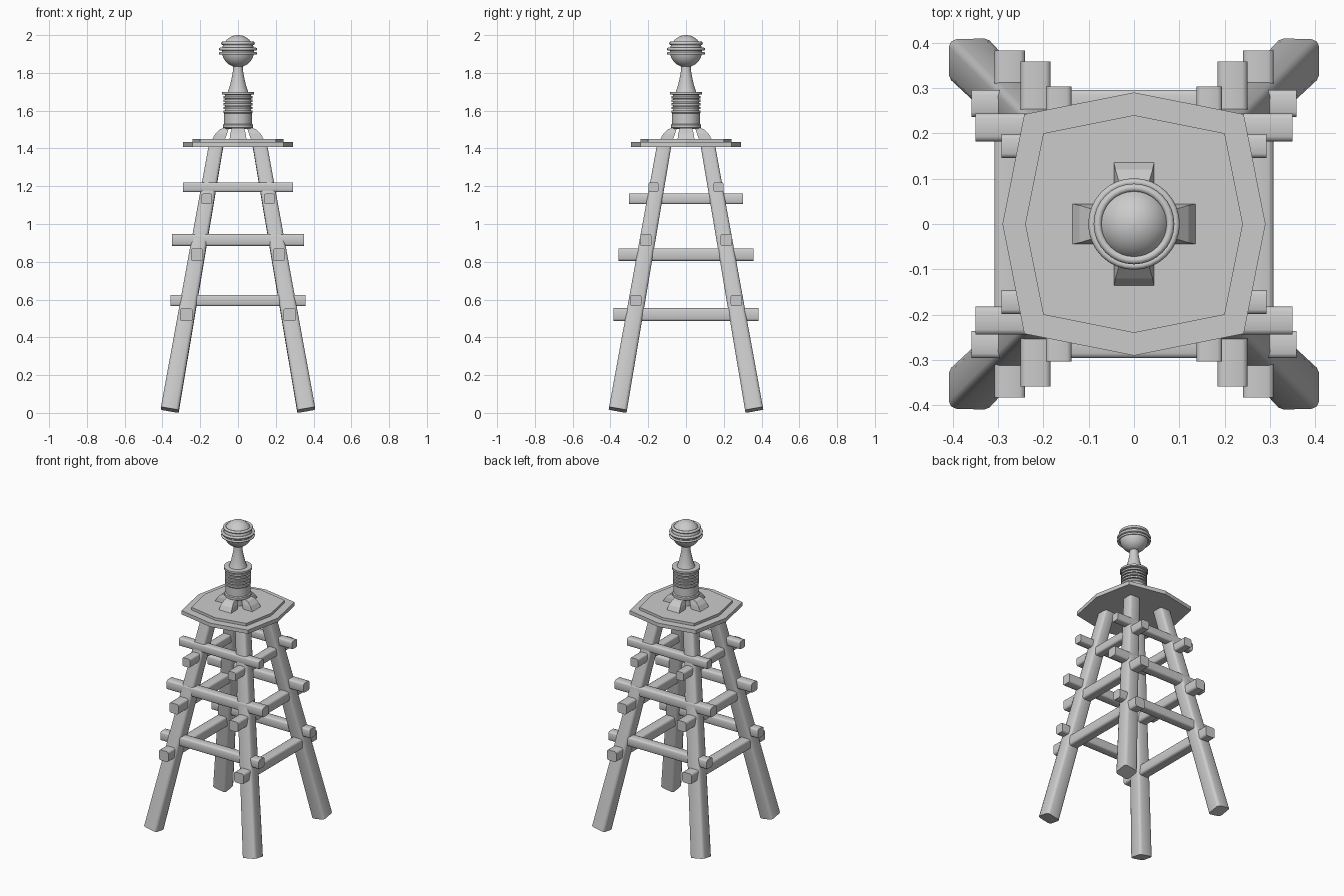
import bpy, bmesh, math
from mathutils import Vector

if "Cube" in bpy.data.objects:
    bpy.data.objects.remove(bpy.data.objects["Cube"])

def finish(name, bm, angle=30):
    bmesh.ops.recalc_face_normals(bm, faces=bm.faces)
    me = bpy.data.meshes.new(name)
    bm.to_mesh(me)
    bm.free()
    ob = bpy.data.objects.new(name, me)
    bpy.context.collection.objects.link(ob)
    if angle:
        bpy.ops.object.select_all(action='DESELECT')
        ob.select_set(True)
        bpy.context.view_layer.objects.active = ob
        bpy.ops.object.shade_smooth_by_angle(angle=math.radians(angle))
    return ob

def loft(name, rings, angle=30):
    """Closed skin through rings of equal length, capped at both ends."""
    bm = bmesh.new()
    vs = [[bm.verts.new(p) for p in r] for r in rings]
    n = len(vs[0])
    for a, b in zip(vs, vs[1:]):
        for i in range(n):
            j = (i + 1) % n
            bm.faces.new((a[i], a[j], b[j], b[i]))
    bm.faces.new(vs[0])
    bm.faces.new(vs[-1])
    return finish(name, bm, angle)

def timber(name, a, b, ha, hb, ref):
    """Square timber with rounded long edges, cut square to its axis."""
    a, b = Vector(a), Vector(b)
    d = (b - a).normalized()
    u = (Vector(ref) - d * d.dot(Vector(ref))).normalized()
    v = d.cross(u)
    rings = []
    for c, h in ((a, ha), (b, hb)):
        r, ring = h * 0.35, []
        for q in range(4):
            sx, sy = ((1, 1), (-1, 1), (-1, -1), (1, -1))[q]
            for k in range(3):
                t = math.radians(90 * q + 45 * k)
                ring.append(c + u * (sx * (h - r) + r * math.cos(t))
                            + v * (sy * (h - r) + r * math.sin(t)))
        rings.append(ring)
    return loft(name, rings, 50)

def lathe(name, profile, n=32):
    return loft(name, [[(r * math.cos(2 * math.pi * i / n), r * math.sin(2 * math.pi * i / n), z)
                        for i in range(n)] for r, z in profile])

# four splayed legs
for sx in (-1, 1):
    for sy in (-1, 1):
        timber("leg", (sx * .361, sy * .361, .016), (sx * .115, sy * .115, 1.42),
               .048, .038, (1, 0, 0))

# crossing beams: offset, height, half length, half thickness
for off, z, hl, h in ((.172, 1.195, .292, .026), (.213, .915, .35, .031), (.266, .595, .358, .030)):
    for s in (-1, 1):
        timber("side_to_side_beam", (-hl, s * off, z), (hl, s * off, z), h, h, (0, 0, 1))
for off, z, hl, h in ((.166, 1.133, .303, .028), (.217, .838, .358, .033), (.274, .52, .383, .034)):
    for s in (-1, 1):
        timber("front_to_back_beam", (s * off, -hl, z), (s * off, hl, z), h, h, (0, 0, 1))

# two-step eight-sided platform
def octagon(a, c, z):
    return [(a, 0, z), (c, c, z), (0, a, z), (-c, c, z), (-a, 0, z), (-c, -c, z), (0, -a, z), (c, -c, z)]
loft("platform", [octagon(.29, .242, 1.408), octagon(.29, .242, 1.433)], 0)
loft("platform_top_step", [octagon(.24, .2, 1.43), octagon(.24, .2, 1.45)], 0)

# four curved feet holding the post
for k in range(4):
    co, si = math.cos(k * math.pi / 2), math.sin(k * math.pi / 2)
    rings = []
    for outer, inner, w, z in ((.138, .07, .045, 1.445), (.12, .058, .041, 1.478),
                               (.096, .05, .034, 1.502), (.06, .04, .03, 1.512)):
        rings.append([(x * co - y * si, x * si + y * co, z)
                      for x, y in ((inner, -w), (outer, -w), (outer, w), (inner, w))])
    loft("post_foot", rings, 0)

# post with ribbed upper half
post = [(.035, 1.445), (.035, 1.503), (.07, 1.503), (.08, 1.51), (.08, 1.525),
        (.074, 1.53), (.074, 1.585)]
for i in range(5):
    z = 1.59 + i * .019
    post += [(.078, z), (.078, z + .011), (.069, z + .012), (.069, z + .018)]
post += [(.085, 1.686), (.085, 1.698), (.06, 1.7)]
lathe("ribbed_post", post)

# flared neck
lathe("neck", [(.058, 1.69), (.052, 1.705), (.042, 1.735), (.033, 1.775),
               (.026, 1.815), (.025, 1.85)])

# ball with raised rings
ball = [(max(.001, .085 * math.sin(t)), 1.915 - .085 * math.cos(t))
        for t in (math.pi * i / 20 for i in range(21))]
lathe("ball", ball)
for r, z, t in ((.094, 1.903, .007), (.0925, 1.926, .0085), (.080, 1.957, .009)):
    bpy.ops.mesh.primitive_torus_add(major_radius=r, minor_radius=t, major_segments=32,
                                     minor_segments=10, location=(0, 0, z))
    bpy.context.object.name = "ball_ring"
    bpy.ops.object.shade_smooth()
